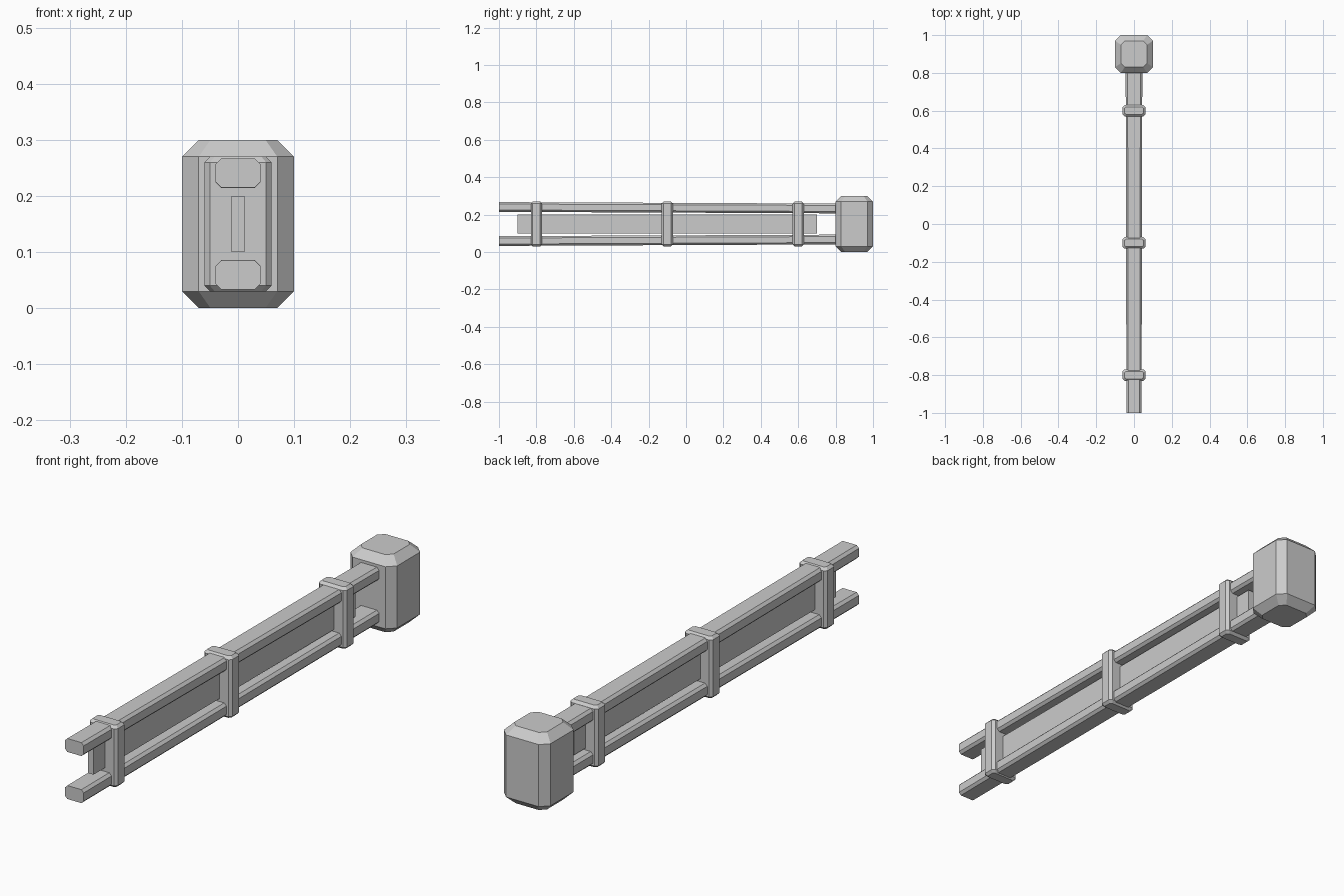
import bpy, bmesh
from mathutils import Vector

if "Cube" in bpy.data.objects:
    bpy.data.objects.remove(bpy.data.objects["Cube"])


def octagon(w, h, c):
    """Rectangle of half sizes w, h with corners cut by c."""
    return [(w, h - c), (w - c, h), (c - w, h), (-w, h - c),
            (-w, c - h), (c - w, -h), (w - c, -h), (w, c - h)]


def loft(name, rings):
    """Skin a list of point rings and cap both ends."""
    bm = bmesh.new()
    loops = [[bm.verts.new(p) for p in ring] for ring in rings]
    for a, b in zip(loops, loops[1:]):
        for i in range(len(a)):
            j = (i + 1) % len(a)
            bm.faces.new((a[i], a[j], b[j], b[i]))
    bm.faces.new(loops[0])
    bm.faces.new(loops[-1])
    bmesh.ops.recalc_face_normals(bm, faces=bm.faces)
    centre = sum((v.co for v in bm.verts), Vector()) / len(bm.verts)
    bmesh.ops.translate(bm, verts=bm.verts, vec=-centre)
    mesh = bpy.data.meshes.new(name)
    bm.to_mesh(mesh)
    bm.free()
    obj = bpy.data.objects.new(name, mesh)
    obj.location = centre
    bpy.context.collection.objects.link(obj)


def chamfered_block(name, y, w, d, z0, z1, c):
    """Upright block with cut corners and sloped top and bottom rims."""
    rings = []
    for z, rim in ((z0, True), (z0 + c, False), (z1 - c, False), (z1, True)):
        sx, sy = ((w - c) / w, (d - c) / d) if rim else (1, 1)
        rings.append([(px * sx, y + py * sy, z) for px, py in octagon(w, d, c)])
    loft(name, rings)


# End post
chamfered_block("end_post", 0.9, 0.1, 0.1, 0.0, 0.3, 0.03)

# Bands clamping the rails together
for label, y in (("front", -0.8), ("middle", -0.1), ("rear", 0.6)):
    chamfered_block(label + "_band", y, 0.06, 0.03, 0.03, 0.27, 0.01)

# Upper and lower rails, converging slightly toward the post
for label, s in (("upper", 1), ("lower", -1)):
    stations = ((-1.0, 0.091, 0.04, 0.026), (0.82, 0.083, 0.044, 0.026))
    loft(label + "_rail",
         [[(px, y, 0.15 + s * off + pz) for px, pz in octagon(w, h, 0.01)]
          for y, off, w, h in stations])

# Thin panel between the rails
loft("centre_panel",
     [[(px * 0.012, y, 0.15 + pz * 0.05) for px, pz in ((1, 1), (-1, 1), (-1, -1), (1, -1))]
      for y in (-0.9, 0.7)])
